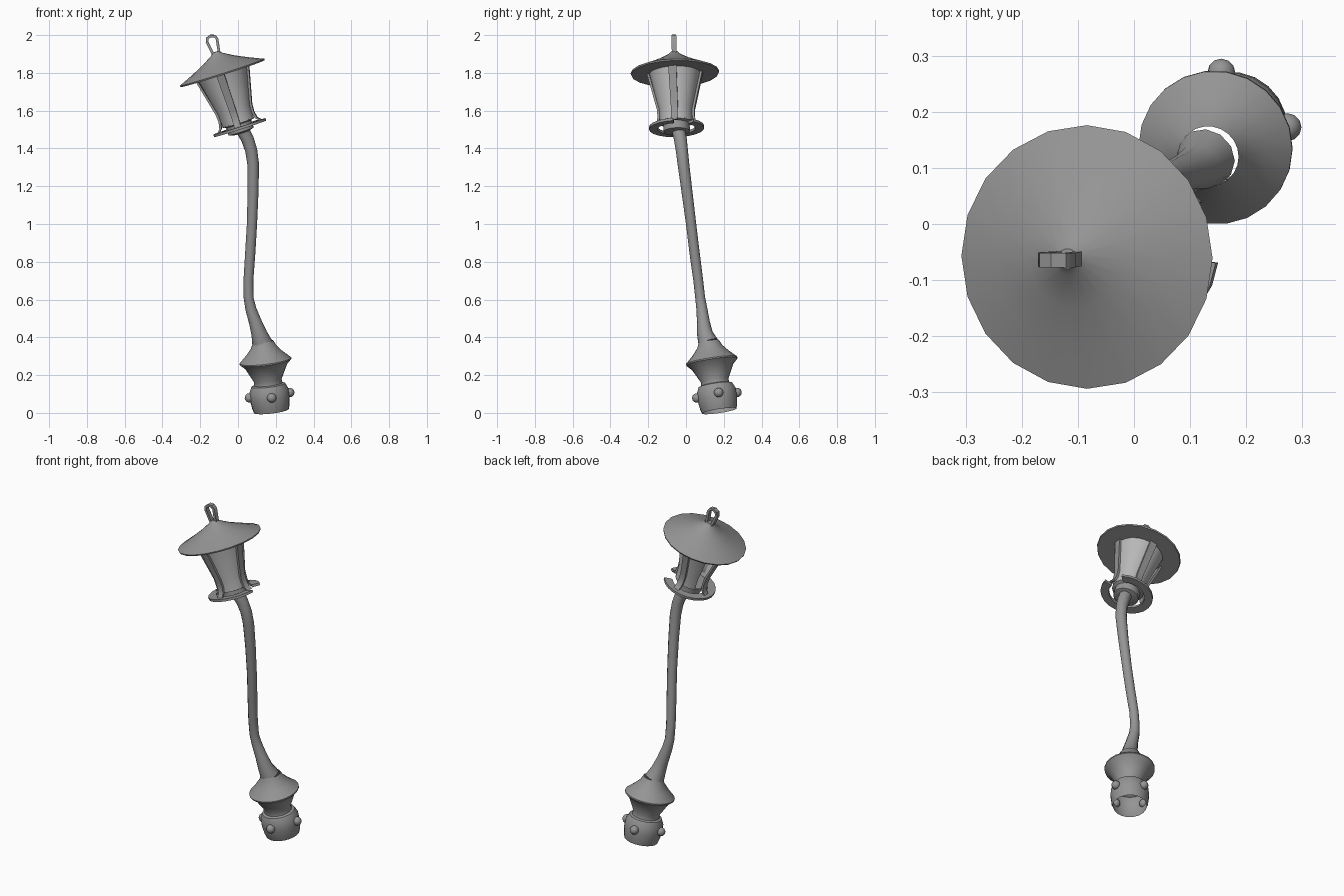
import bpy, bmesh, math
from mathutils import Vector, Matrix

old = bpy.data.objects.get("Cube")
if old:
    bpy.data.objects.remove(old)


def material(name, grey):
    m = bpy.data.materials.new(name)
    m.use_nodes = True
    colour = (grey, grey, grey, 1)
    m.diffuse_color = colour
    m.node_tree.nodes["Principled BSDF"].inputs["Base Color"].default_value = colour
    return m


METAL = material("grey metal", 0.3)
GLASS = material("pale glass", 0.48)


def frame(origin, axis):
    """Matrix whose z follows axis and whose x stays near world x."""
    z = Vector(axis).normalized()
    y = z.cross(Vector((1, 0, 0))).normalized()
    x = y.cross(z)
    return Matrix.Translation(origin) @ Matrix((x, y, z)).transposed().to_4x4()


def finish(name, bm, mat, matrix=None, angle=35):
    bmesh.ops.recalc_face_normals(bm, faces=bm.faces)
    if matrix:
        bm.transform(matrix)
    mesh = bpy.data.meshes.new(name)
    bm.to_mesh(mesh)
    bm.free()
    mesh.materials.append(mat)
    ob = bpy.data.objects.new(name, mesh)
    bpy.context.scene.collection.objects.link(ob)
    bpy.ops.object.select_all(action='DESELECT')
    bpy.context.view_layer.objects.active = ob
    ob.select_set(True)
    bpy.ops.object.shade_smooth_by_angle(angle=math.radians(angle))
    return ob


def skin(name, rings, mat, matrix=None, wrap=True, caps=True):
    """Bridge a list of cross-sections into one surface."""
    bm = bmesh.new()
    rows = [[bm.verts.new(p) for p in ring] for ring in rings]
    n = len(rows[0])
    for a, b in zip(rows, rows[1:]):
        for i in range(n if wrap else n - 1):
            j = (i + 1) % n
            bm.faces.new((a[i], a[j], b[j], b[i]))
    if caps:
        bm.faces.new(rows[0])
        bm.faces.new(rows[-1])
    return finish(name, bm, mat, matrix)


def polar(r, deg, z):
    a = math.radians(deg)
    return Vector((r * math.cos(a), r * math.sin(a), z))


def lathe(name, profile, mat, matrix, sides=20, caps=True):
    rings = [[polar(r, 360 * i / sides, z) for i in range(sides)] for r, z in profile]
    return skin(name, rings, mat, matrix, caps=caps)


# Leaning foot: open barrel, neck and flared skirt
BASE = frame((0.177, 0.176, 0.01), (-0.12, -0.15, 1))
lathe("base", [(0.093, 0), (0.1, 0.025), (0.106, 0.07), (0.104, 0.11), (0.09, 0.14),
               (0.076, 0.145), (0.074, 0.165), (0.112, 0.24), (0.138, 0.265),
               (0.138, 0.272), (0.098, 0.31), (0.068, 0.345), (0.054, 0.375)],
      METAL, BASE, 22, caps=False)

# Round studs on the barrel
for k in range(4):
    bm = bmesh.new()
    bmesh.ops.create_uvsphere(bm, u_segments=12, v_segments=8, radius=0.025)
    bmesh.ops.translate(bm, vec=polar(0.108, 6 + 90 * k, 0.085), verts=bm.verts)
    finish("base_stud", bm, METAL, BASE, 60)

# Crooked post: x, y, z, radius
path = [(.128, .118, .37, .054), (.112, .1, .42, .042), (.092, .092, .48, .034),
        (.068, .084, .55, .029), (.056, .075, .61, .026), (.055, .065, .7, .026),
        (.065, .045, .85, .027), (.074, .027, 1.0, .027), (.08, .004, 1.18, .029),
        (.08, -.014, 1.32, .031), (.07, -.022, 1.39, .032), (.05, -.03, 1.45, .034),
        (.018, -.043, 1.51, .036)]
rings = []
for i, (x, y, z, r) in enumerate(path):
    before, after = path[max(i - 1, 0)], path[min(i + 1, len(path) - 1)]
    M = frame((x, y, z), Vector(after[:3]) - Vector(before[:3]))
    rings.append([M @ polar(r, 30 * k, 0) for k in range(12)])
skin("post", rings, METAL)

# Leaning lantern: collar, roof and floor
LAMP = frame((0.01, -0.05, 1.51), (-0.32, -0.03, 1))
lathe("lantern_collar", [(0.04, -0.03), (0.07, -0.022), (0.07, 0.02), (0.088, 0.03)],
      METAL, LAMP)
lathe("roof", [(0.232, 0.3), (0.235, 0.308), (0.165, 0.338), (0.09, 0.373),
               (0.03, 0.408), (0.018, 0.422)], METAL, LAMP)

# Broken ring around the lantern foot
rings = []
for k in range(20):
    deg = 38 + 315 * k / 19
    rings.append([polar(r, deg, z) for r, z in
                  ((0.1, -0.006), (0.146, -0.006), (0.146, 0.008), (0.1, 0.008))])
skin("broken_ring", rings, METAL, LAMP)

# Four flat bars with out-turned feet
bar = [(0.122, 0.008), (0.105, 0.025), (0.098, 0.06), (0.1, 0.1), (0.148, 0.303)]
for k in range(4):
    turn = Matrix.Rotation(math.radians(90 * k - 5), 4, 'Z')
    rings = []
    for r, z in bar:
        w = 0.017 + 0.015 * z
        rings.append([(r - 0.012, -w, z), (r, -w, z), (r, w, z), (r - 0.012, w, z)])
    skin("lantern_bar", rings, METAL, LAMP @ turn)

# Curved panes between the bars, one of them broken short
for start, end in ((-95, -5), (-5, 85), (85, 140), (175, 265)):
    steps = 8
    rows = [[polar(r, start + (end - start) * i / steps, z) for i in range(steps + 1)]
            for r, z in ((0.087, 0.025), (0.09, 0.1), (0.136, 0.303))]
    skin("lantern_pane", rows, GLASS, LAMP, wrap=False, caps=False)

# Strap loop on top of the roof
centre = [(-0.016, 0.41), (-0.028, 0.485), (-0.02, 0.503), (0, 0.51),
          (0.02, 0.503), (0.028, 0.485), (0.016, 0.41)]
rings = []
for i, (x, z) in enumerate(centre):
    a, b = centre[max(i - 1, 0)], centre[min(i + 1, 6)]
    side = Vector((b[1] - a[1], 0, a[0] - b[0])).normalized() * 0.007
    mid = Vector((x, 0, z))
    across = Vector((0, 0.013, 0))
    rings.append([mid - side - across, mid + side - across,
                  mid + side + across, mid - side + across])
skin("hanging_loop", rings, METAL, LAMP)
